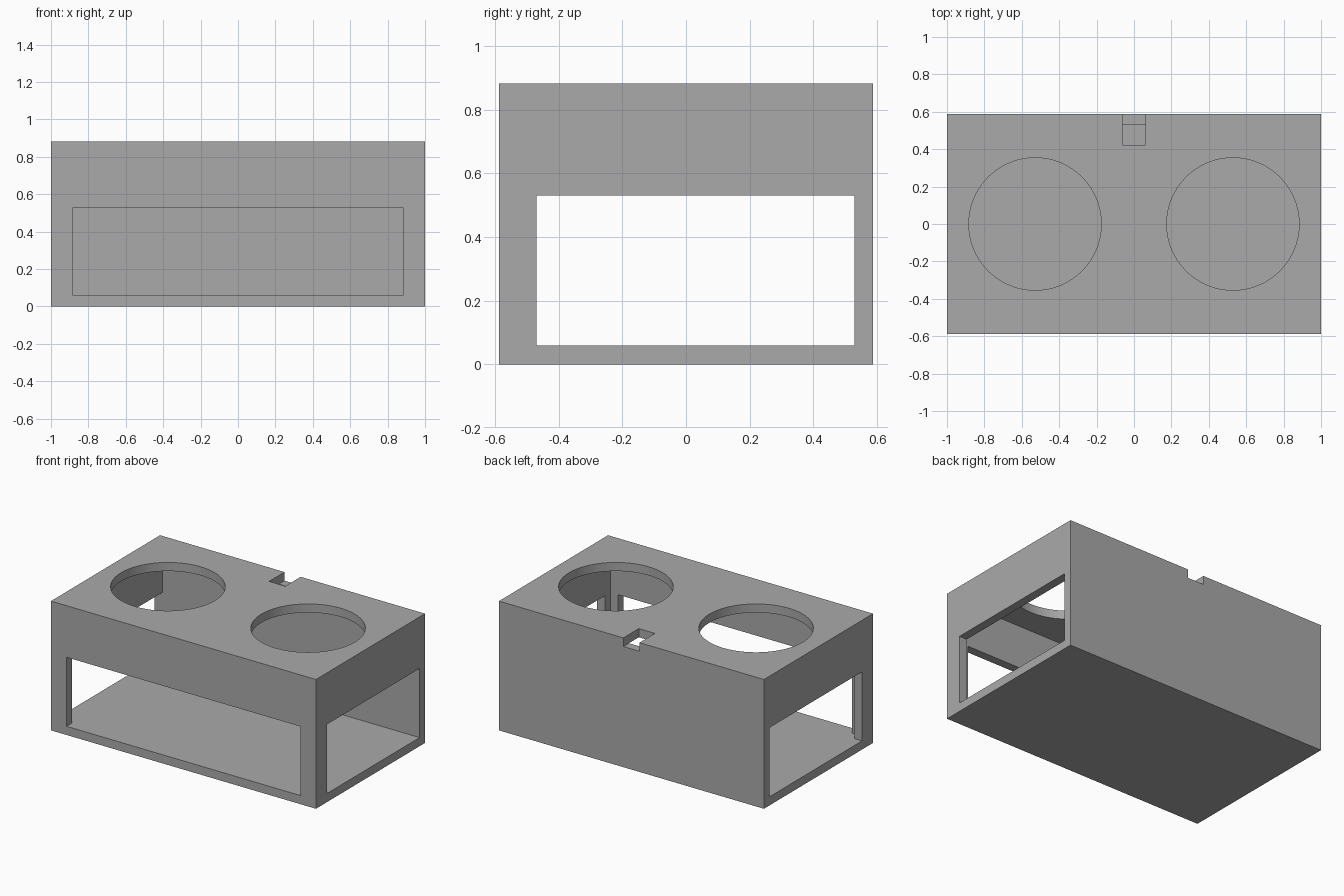
import bpy

if "Cube" in bpy.data.objects:
    bpy.data.objects.remove(bpy.data.objects["Cube"], do_unlink=True)

W, D, H, T = 1.0, 0.588, 0.882, 0.059   # half width, half depth, height, wall


def box(name, x0, x1, y0, y1, z0, z1):
    bpy.ops.mesh.primitive_cube_add(size=1, location=((x0 + x1) / 2, (y0 + y1) / 2, (z0 + z1) / 2))
    ob = bpy.context.object
    ob.name = name
    ob.scale = (x1 - x0, y1 - y0, z1 - z0)
    bpy.ops.object.transform_apply(location=True, rotation=False, scale=True)
    return ob


def cut(target, cutter):
    cutter.hide_render = True
    mod = target.modifiers.new(cutter.name, "BOOLEAN")
    mod.operation = "DIFFERENCE"
    mod.solver = "EXACT"
    mod.object = cutter
    bpy.context.view_layer.objects.active = target
    bpy.ops.object.modifier_apply(modifier=mod.name)
    bpy.data.objects.remove(cutter, do_unlink=True)


# Plain grey material
grey = bpy.data.materials.new("grey")
grey.use_nodes = True
color = (0.4, 0.4, 0.4, 1)
grey.diffuse_color = color
grey.node_tree.nodes["Principled BSDF"].inputs["Base Color"].default_value = color

# Outer block, hollowed to a thin shell
holder = box("holder_box", -W, W, -D, D, 0, H)
cut(holder, box("cavity", -W + T, W - T, -D + T, D - T, T, H - T))

# Wide front window and a window through both ends
cut(holder, box("front_window", -0.882, 0.882, -D - 0.1, -D + 0.1, T, 0.53))
cut(holder, box("end_windows", -W - 0.1, W + 0.1, -0.47, D - T, T, 0.53))

# Cable notch in the back edge of the top
cut(holder, box("cable_notch", -0.061, 0.061, 0.422, D + 0.1, H - T, H + 0.1))

# Two round openings in the top
for x in (-0.529, 0.529):
    bpy.ops.mesh.primitive_cylinder_add(vertices=96, radius=0.354, depth=0.3, location=(x, 0, H))
    hole = bpy.context.object
    hole.name = "round_opening"
    cut(holder, hole)

holder.data.materials.clear()
holder.data.materials.append(grey)
for p in holder.data.polygons:
    p.material_index = 0

bpy.ops.object.select_all(action="DESELECT")
holder.select_set(True)
bpy.context.view_layer.objects.active = holder
bpy.ops.object.shade_smooth_by_angle()
